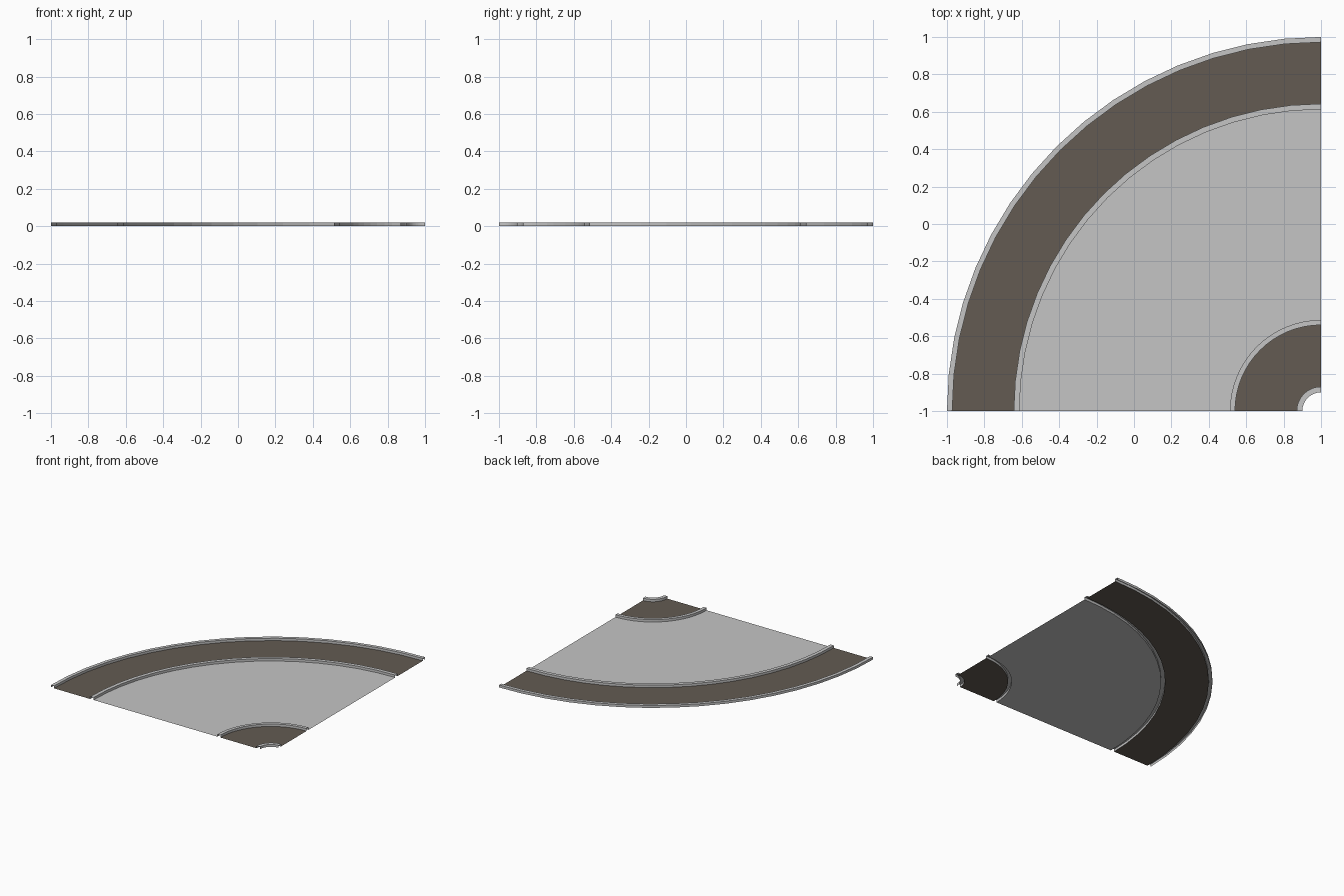
import bpy, bmesh, math

if "Cube" in bpy.data.objects:
    bpy.data.objects.remove(bpy.data.objects["Cube"])

SEG = 16            # facets in the quarter turn
CX, CY = 1.0, -1.0  # centre of the bend
H = 0.02            # kerb height


def material(name, rgb):
    m = bpy.data.materials.new(name)
    m.diffuse_color = (*rgb, 1)
    m.use_nodes = True
    m.node_tree.nodes["Principled BSDF"].inputs["Base Color"].default_value = m.diffuse_color
    return m


concrete = material("light concrete", (0.56, 0.56, 0.56))
asphalt = material("dark asphalt", (0.125, 0.105, 0.085))


def sweep(name, profile, mat):
    """Sweep an open (radius, height) profile through the quarter turn."""
    bm = bmesh.new()
    rings = []
    for i in range(SEG + 1):
        a = math.pi / 2 + math.pi / 2 * i / SEG
        rings.append([bm.verts.new((CX + r * math.cos(a), CY + r * math.sin(a), z))
                      for r, z in profile])
    for a, b in zip(rings, rings[1:]):
        for j in range(len(profile) - 1):
            bm.faces.new((a[j], a[j + 1], b[j + 1], b[j]))
    me = bpy.data.meshes.new(name)
    bm.to_mesh(me)
    bm.free()
    me.materials.append(mat)
    ob = bpy.data.objects.new(name, me)
    bpy.context.collection.objects.link(ob)


def kerb(name, r0, r1):
    sweep(name, [(r0, 0), (r0, H), (r1, H), (r1, 0)], concrete)


# two lanes, each edged by a pair of raised kerbs
for lane, r in (("inner", (0.10, 0.13, 0.46, 0.487)),
                ("outer", (1.613, 1.643, 1.972, 2.0))):
    kerb(lane + "_lane_near_kerb", r[0], r[1])
    sweep(lane + "_lane_road", [(r[1], 0), (r[2], 0)], asphalt)
    kerb(lane + "_lane_far_kerb", r[2], r[3])

# flat paved area between the lanes
sweep("median_paving", [(0.487, 0), (1.613, 0)], concrete)
